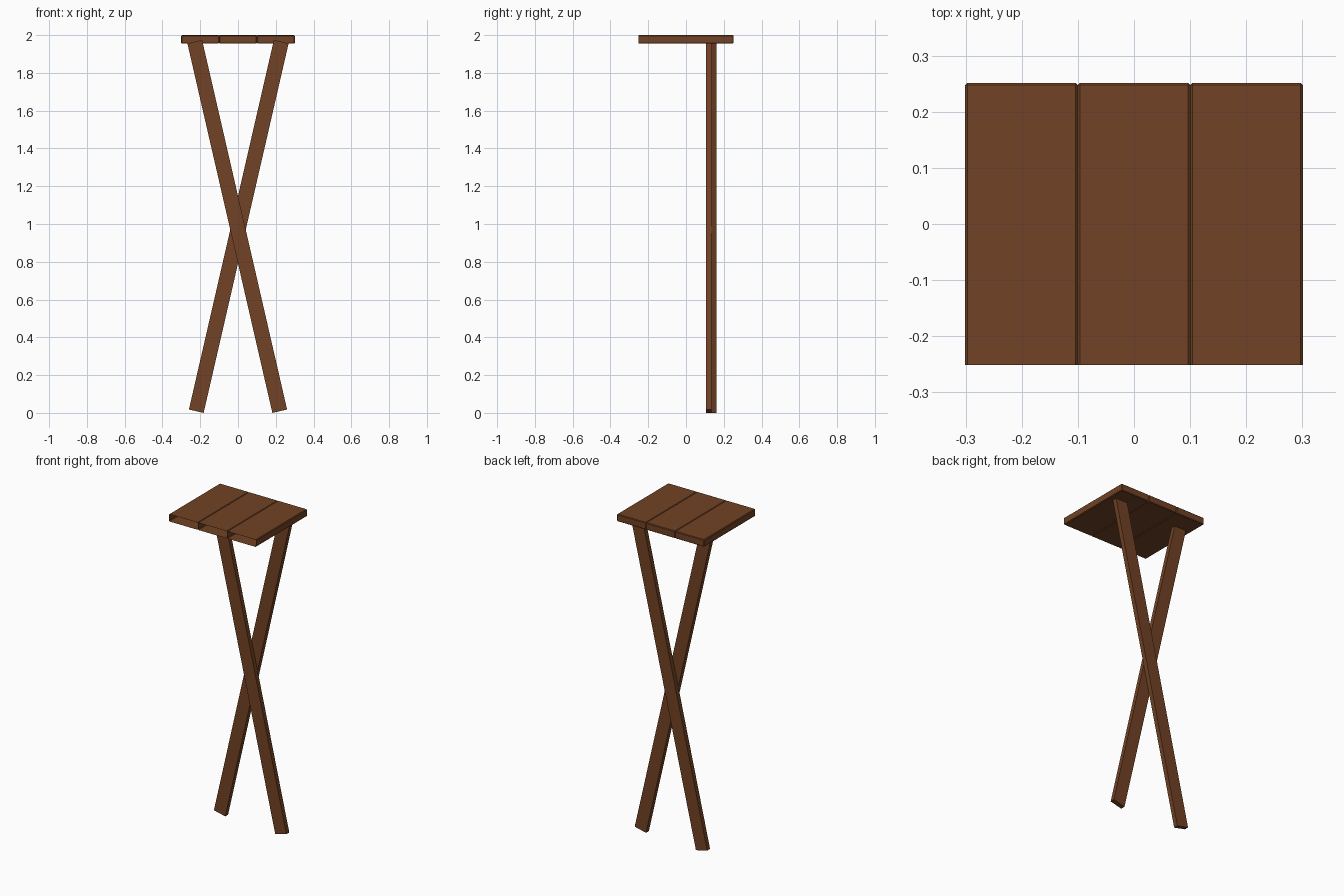
import bpy, bmesh, math
from mathutils import Matrix, Vector

cube = bpy.data.objects.get("Cube")
if cube:
    bpy.data.objects.remove(cube, do_unlink=True)

# Single wood colour
wood = bpy.data.materials.new("brown_wood")
wood.use_nodes = True
colour = (0.165, 0.055, 0.018, 1)
wood.diffuse_color = colour
wood.node_tree.nodes["Principled BSDF"].inputs["Base Color"].default_value = colour


def box(bm, size):
    bmesh.ops.create_cube(bm, size=1, matrix=Matrix.Diagonal((*size, 1)))


def finish(bm, name, location, tilt=0):
    mesh = bpy.data.meshes.new(name)
    bm.to_mesh(mesh)
    bm.free()
    mesh.materials.append(wood)
    obj = bpy.data.objects.new(name, mesh)
    obj.location = location
    obj.rotation_euler.y = tilt
    bpy.context.collection.objects.link(obj)


# Top planks: hollow, chamfered, open at the front end
WIDTH, DEPTH, THICK, CHAMFER = 0.2007, 0.503, 0.045, 0.004
for i, side in enumerate(("right", "middle", "left")):
    bm = bmesh.new()
    box(bm, (WIDTH, DEPTH + 0.1, THICK))
    bmesh.ops.translate(bm, verts=bm.verts, vec=(0, -0.05, 0))
    bmesh.ops.bevel(bm, geom=bm.edges[:], offset=CHAMFER, segments=1,
                    affect='EDGES', profile=0.5)
    bmesh.ops.bisect_plane(bm, geom=bm.verts[:] + bm.edges[:] + bm.faces[:],
                           plane_co=Vector((0, -DEPTH / 2, 0)),
                           plane_no=Vector((0, 1, 0)), clear_inner=True)
    finish(bm, f"{side}_plank", ((i - 1) * WIDTH, 0, 2 - THICK / 2))

# Crossed legs, one behind the other
LEG_THICK = 0.028
for name, y, lean in (("front_leg", 0.120, -1), ("back_leg", 0.148, 1)):
    bm = bmesh.new()
    box(bm, (0.08, LEG_THICK, 2.007))
    finish(bm, name, (0.004 * lean, y, 0.987), lean * math.radians(12.95))
